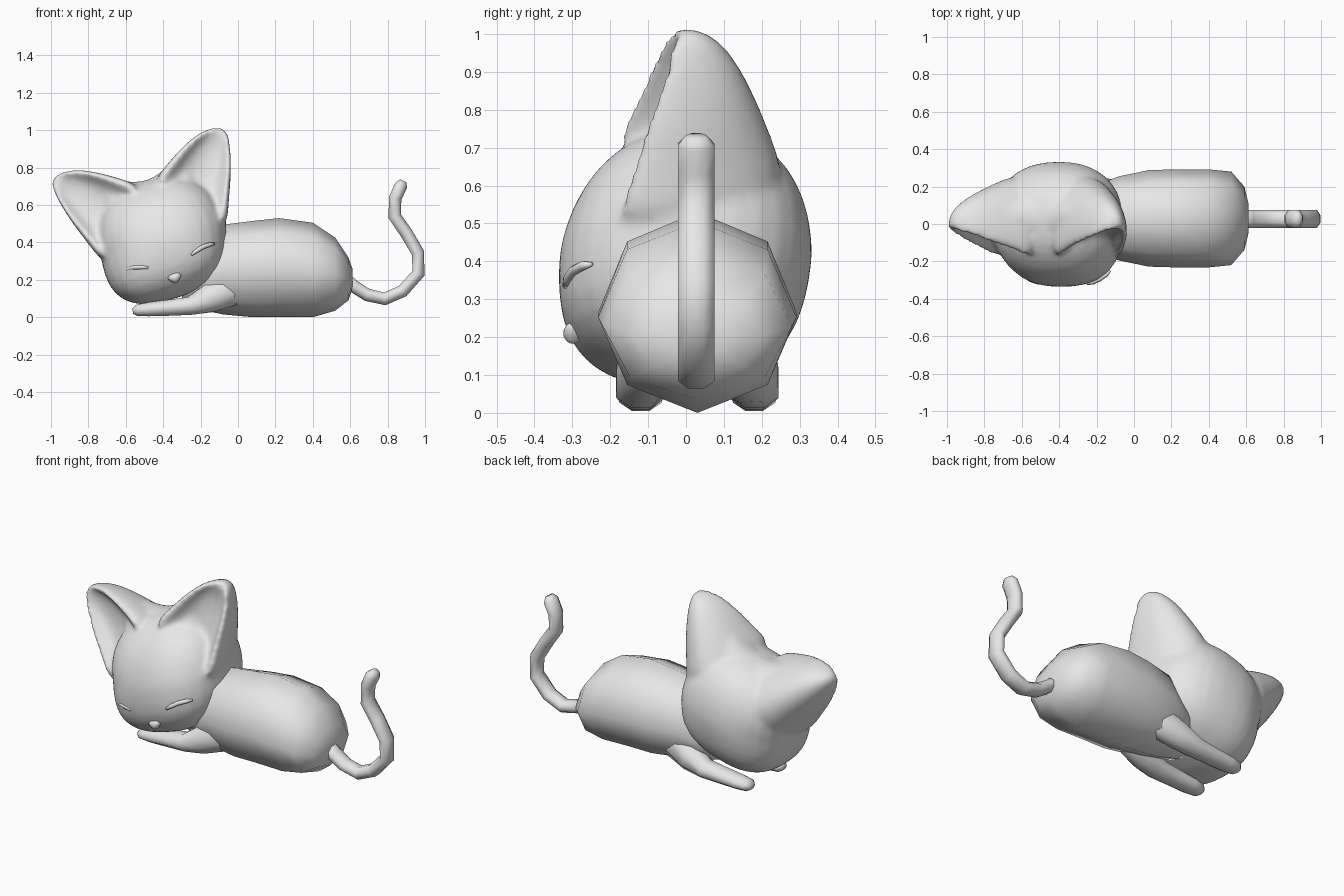
import bpy, bmesh
from math import sin, cos, radians, pi
from mathutils import Vector

if "Cube" in bpy.data.objects:
    bpy.data.objects.remove(bpy.data.objects["Cube"])

GREY = (0.8, 0.8, 0.8, 1)
mat = bpy.data.materials.new("light_grey")
mat.use_nodes = True
mat.diffuse_color = GREY
mat.node_tree.nodes["Principled BSDF"].inputs["Base Color"].default_value = GREY


def finish(name, bm, subdiv=0):
    bmesh.ops.recalc_face_normals(bm, faces=bm.faces)
    mesh = bpy.data.meshes.new(name)
    bm.to_mesh(mesh)
    bm.free()
    mesh.shade_smooth()
    mesh.materials.append(mat)
    obj = bpy.data.objects.new(name, mesh)
    bpy.context.collection.objects.link(obj)
    if subdiv:
        mod = obj.modifiers.new("Subdivision", "SUBSURF")
        mod.levels = mod.render_levels = subdiv
    return obj


def loft(name, rings, subdiv=0):
    """Skin a list of equal-sized rings of points and cap both ends."""
    bm = bmesh.new()
    loops = [[bm.verts.new(p) for p in ring] for ring in rings]
    n = len(loops[0])
    for a, b in zip(loops, loops[1:]):
        for i in range(n):
            j = (i + 1) % n
            bm.faces.new((a[i], a[j], b[j], b[i]))
    bm.faces.new(loops[0])
    bm.faces.new(loops[-1])
    return finish(name, bm, subdiv)


def tube(name, path, sides=8):
    """Tube along (point, half width in y, half thickness) entries."""
    pts = [Vector(p) for p, _, _ in path]
    rings = []
    for i, (_, wide, thick) in enumerate(path):
        d = (pts[min(i + 1, len(pts) - 1)] - pts[max(i - 1, 0)]).normalized()
        side = (Vector((0, 1, 0)) - d * d.y).normalized()
        up = d.cross(side)
        angles = [2 * pi * (k + 0.5) / sides for k in range(sides)]
        rings.append([pts[i] + side * wide * cos(a) + up * thick * sin(a) for a in angles])
    return loft(name, rings)


# Head frame: tilted sideways, leaning back a little
TILT = radians(16.5)
SIZE = Vector((0.347, 0.333, 0.324))
POWER = 2.35
LEAN = 0.09


def on_head(r, y, u):
    z = 0.42 + r * sin(TILT) + u * cos(TILT)
    return Vector((-0.4 + r * cos(TILT) - u * sin(TILT), y, z))


def face_y(r, u):
    rest = 1 - abs(r / SIZE.x) ** POWER - abs(u / SIZE.z) ** POWER
    return -SIZE.y * max(rest, 0) ** (1 / POWER) + LEAN * u


# Head: slightly squared ball, narrower at the crown, jaw swung to one side
bm = bmesh.new()
bmesh.ops.create_uvsphere(bm, u_segments=32, v_segments=20, radius=1)
for v in bm.verts:
    power = POWER if v.co.z > 0 else POWER + 0.25 * min(1, -2 * v.co.z)
    norm = sum(abs(c) ** power for c in v.co) ** (1 / power)
    r, y, u = (c / norm * s for c, s in zip(v.co, SIZE))
    y *= 1 - 0.35 * max(u, 0)
    v.co = on_head(r + 0.13 * min(u, 0), y + LEAN * u, u)
skull = finish("head", bm)
head_parts = [skull]

# Ears: (inner edge, outer edge, back depth, front depth) from base to tip
EAR = [((0.00, 0.30), (0.34, -0.10), 0.30, -0.25),
       ((0.10, 0.365), (0.392, 0.07), 0.25, -0.185),
       ((0.21, 0.435), (0.445, 0.20), 0.20, -0.135),
       ((0.32, 0.487), (0.477, 0.32), 0.145, -0.085),
       ((0.40, 0.497), (0.493, 0.41), 0.09, -0.05),
       ((0.455, 0.49), (0.49, 0.46), 0.04, -0.025)]
DENTS = (0.5, 0.65, 0.75, 0.8, 0.4, 0)


def ear_ring(inner, outer, back, front, side, dent):
    a, b = Vector(inner), Vector(outer)
    mid, half = (a + b) / 2, (b - a) / 2
    base = front * 0.5
    profile = [(cos(pi * k / 6), base + (back - base) * sin(pi * k / 6)) for k in range(7)]
    hollow = front * (1 - dent)
    profile += [(-0.86, front), (-0.6, hollow), (0, hollow + 0.1 * dent * back),
                (0.6, hollow), (0.86, front)]
    ring = []
    for t, y in profile:
        p = mid + half * t
        ring.append(on_head(side * p.x, y, p.y))
    return ring


for label, side in (("left", 1), ("right", -1)):
    head_parts.append(loft(label + "_ear",
                           [ear_ring(*row, side, d) for row, d in zip(EAR, DENTS)], 2))

    # Closed eye
    eye = []
    for r, u, size in ((0.12, -0.126, 0.007), (0.15, -0.114, 0.012), (0.19, -0.103, 0.013),
                       (0.23, -0.101, 0.012), (0.255, -0.104, 0.006)):
        eye.append((on_head(side * r, face_y(r, u) - 0.004, u), size, size))
    tube(label + "_eye", eye)

# Crown: saddle that fills the gap between the ears
CROWN = [(0.27, 0.43, 0.11), (0.18, 0.40, 0.15), (0.09, 0.352, 0.18), (0, 0.325, 0.19)]
spans = [(-r, top, wide) for r, top, wide in CROWN] + CROWN[-2::-1]
head_parts.append(loft("crown", [
    [on_head(r, 0.03 + wide * cos(pi * k / 6), 0.15 + (top - 0.15) * sin(pi * k / 6))
     for k in range(12)] for r, top, wide in spans], 1))

# Merge head, ears and crown into one soft skin
bpy.ops.object.select_all(action="DESELECT")
for part in head_parts:
    part.select_set(True)
bpy.context.view_layer.objects.active = skull
bpy.ops.object.convert(target="MESH")
bpy.ops.object.join()
remesh = skull.modifiers.new("Remesh", "REMESH")
remesh.mode = "VOXEL"
remesh.voxel_size = 0.014
remesh.use_smooth_shade = True
soften = skull.modifiers.new("Smooth", "SMOOTH")
soften.factor = 0.5
soften.iterations = 12

# Nose: small ball tapering downward
bm = bmesh.new()
bmesh.ops.create_uvsphere(bm, u_segments=12, v_segments=8, radius=1)
for v in bm.verts:
    taper = 0.72 + 0.35 * v.co.z
    v.co = on_head(v.co.x * 0.048 * taper, face_y(0, -0.21) - 0.004 + v.co.y * 0.026,
                   -0.219 + v.co.z * 0.028)
finish("nose", bm)

# Body: eight-sided loft (x, bottom, top, half width)
BODY = [(-0.3, 0.07, 0.26, 0.11), (-0.2, 0.04, 0.40, 0.18), (-0.08, 0.015, 0.495, 0.225),
        (0.08, 0.0, 0.515, 0.258), (0.22, 0.0, 0.53, 0.262), (0.40, 0.0, 0.505, 0.262),
        (0.52, 0.035, 0.425, 0.25), (0.59, 0.09, 0.32, 0.17), (0.612, 0.15, 0.26, 0.08)]
rings = []
for x, low, high, wide in BODY:
    mid, half = (low + high) / 2, (high - low) / 2
    rings.append([(x, 0.03 + wide * cos(k * pi / 4), mid + half * sin(k * pi / 4))
                  for k in range(8)])
loft("body", rings)

# Front legs stretched out under the head
for label, side in (("left", -1), ("right", 1)):
    path = [(0.1, 0.1, 0.2, 0.05, 0.06), (-0.05, 0.12, 0.15, 0.075, 0.1),
            (-0.16, 0.14, 0.097, 0.08, 0.08), (-0.26, 0.15, 0.06, 0.07, 0.052),
            (-0.38, 0.15, 0.05, 0.062, 0.046), (-0.48, 0.15, 0.042, 0.06, 0.04),
            (-0.54, 0.15, 0.037, 0.05, 0.033), (-0.563, 0.15, 0.033, 0.025, 0.016)]
    tube(label + "_front_leg", [((x, 0.03 + side * y, z), w, t) for x, y, z, w, t in path])

# Tail: curled-up flattened tube
TAIL = [(0.56, 0.215), (0.62, 0.165), (0.69, 0.12), (0.785, 0.098), (0.88, 0.14),
        (0.965, 0.235), (0.962, 0.345), (0.9, 0.45), (0.838, 0.54), (0.84, 0.635),
        (0.872, 0.705), (0.885, 0.73)]
tail = [((x, 0.027, z), 0.052, 0.037) for x, z in TAIL]
tail[-1] = (tail[-1][0], 0.028, 0.02)
tube("tail", tail)
